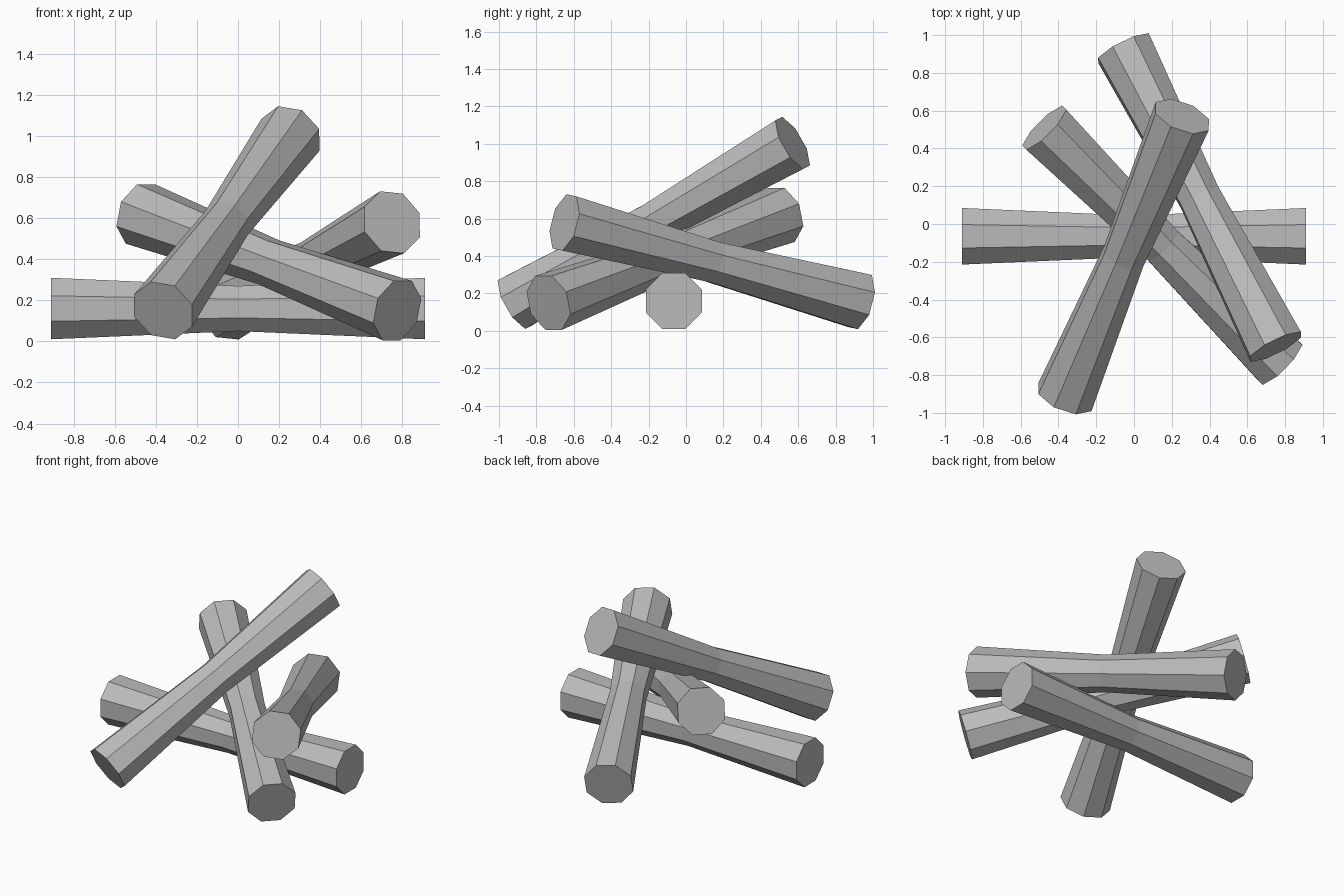
import bpy
import bmesh
from math import cos, sin, radians
from mathutils import Vector

if "Cube" in bpy.data.objects:
    bpy.data.objects.remove(bpy.data.objects["Cube"], do_unlink=True)

grey = bpy.data.materials.new("plain grey")
grey.use_nodes = True
colour = (0.5, 0.5, 0.5, 1)
grey.diffuse_color = colour
grey.node_tree.nodes["Principled BSDF"].inputs["Base Color"].default_value = colour

SIDES = 8
END_RADIUS = 0.162
WAIST_RADIUS = 0.119


def waisted_rod(name, start, end, roll):
    """Octagonal rod from start to end, narrowed at its middle."""
    start, end = Vector(start), Vector(end)
    axis = (end - start).normalized()
    side = axis.cross(Vector((0, 0, 1))).normalized()
    up = side.cross(axis)
    bm = bmesh.new()
    rings = []
    for t, radius in ((0, END_RADIUS), (0.5, WAIST_RADIUS), (1, END_RADIUS)):
        centre = start.lerp(end, t)
        angles = [radians(roll + 360 * i / SIDES) for i in range(SIDES)]
        rings.append([bm.verts.new(centre + radius * (side * cos(a) + up * sin(a)))
                      for a in angles])
    for low, high in zip(rings, rings[1:]):
        for i in range(SIDES):
            j = (i + 1) % SIDES
            bm.faces.new((low[i], low[j], high[j], high[i]))
    bm.faces.new(rings[0])
    bm.faces.new(rings[-1])
    bmesh.ops.recalc_face_normals(bm, faces=bm.faces)
    mesh = bpy.data.meshes.new(name)
    bm.to_mesh(mesh)
    bm.free()
    mesh.materials.append(grey)
    bpy.context.collection.objects.link(bpy.data.objects.new(name, mesh))


# Rods stacked from the ground upwards
waisted_rod("ground_rod", (-0.91, -0.065, 0.16), (0.91, -0.065, 0.16), 22.5)
waisted_rod("lower_leaning_rod", (0.775, -0.735, 0.15), (-0.475, 0.51, 0.62), 22.5)
waisted_rod("middle_leaning_rod", (-0.055, 0.93, 0.16), (0.75, -0.65, 0.58), 28)
waisted_rod("upper_leaning_rod", (-0.365, -0.915, 0.15), (0.255, 0.57, 1.005), 12)
